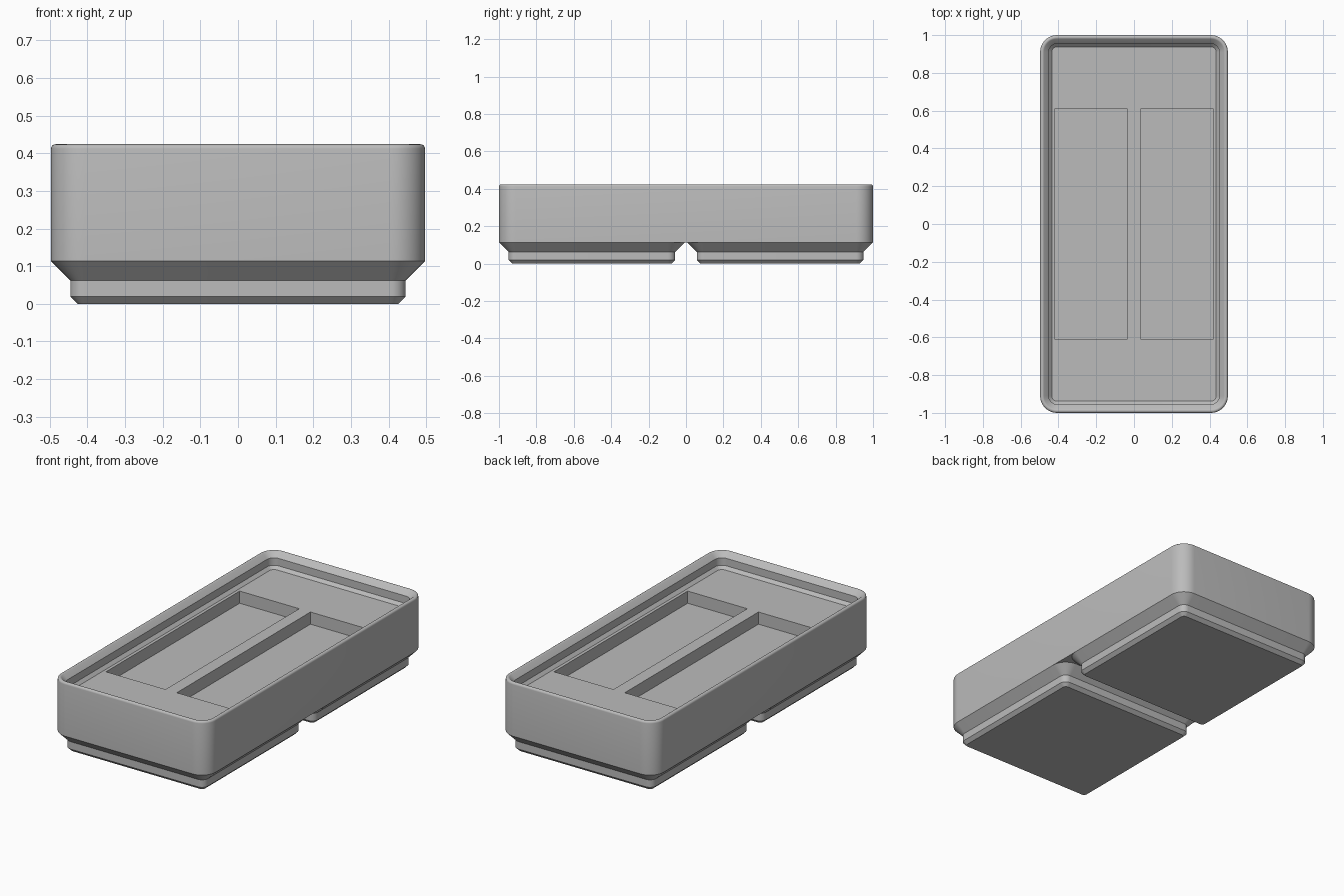
import bpy, bmesh
from math import sin, cos, pi, radians

if "Cube" in bpy.data.objects:
    bpy.data.objects.remove(bpy.data.objects["Cube"])

UNIT = 2 / 83.5          # profile steps are in millimetres
RADIUS = 3.75
SEGMENTS = 10

grey = bpy.data.materials.new("grey plastic")
grey.use_nodes = True
colour = (0.5, 0.5, 0.5, 1)
grey.diffuse_color = colour
grey.node_tree.nodes["Principled BSDF"].inputs["Base Color"].default_value = colour


def rounded_ring(bm, half_x, half_y, radius, z, y_offset):
    """Rounded rectangle of vertices, counter-clockwise."""
    verts = []
    corners = [(1, 1), (-1, 1), (-1, -1), (1, -1)]
    for quarter, (sx, sy) in enumerate(corners):
        for i in range(SEGMENTS + 1):
            a = (quarter + i / SEGMENTS) * pi / 2
            x = sx * (half_x - radius) + radius * cos(a)
            y = sy * (half_y - radius) + radius * sin(a) + y_offset
            verts.append(bm.verts.new((x * UNIT, y * UNIT, z * UNIT)))
    return verts


def loft(name, half_x, half_y, profile, y_offset=0, cap_end=True):
    """Stack rounded rings along a profile of (inset, height) steps."""
    bm = bmesh.new()
    rings = [rounded_ring(bm, half_x - d, half_y - d, RADIUS - d, z, y_offset)
             for d, z in profile]
    for low, high in zip(rings, rings[1:]):
        for i in range(len(low)):
            j = (i + 1) % len(low)
            bm.faces.new((low[i], low[j], high[j], high[i]))
    bm.faces.new(rings[0][::-1])
    if cap_end:
        bm.faces.new(rings[-1])
    mesh = bpy.data.meshes.new(name)
    bm.to_mesh(mesh)
    bm.free()
    obj = bpy.data.objects.new(name, mesh)
    bpy.context.collection.objects.link(obj)
    mesh.materials.append(grey)
    return obj


def select_only(obj):
    bpy.ops.object.select_all(action='DESELECT')
    obj.select_set(True)
    bpy.context.view_layer.objects.active = obj


# Body: outer wall, rounded rim, stepped stacking lip and floor
rim_radius, rim_z = 0.5, 17.2
rim = []
for step in range(7):
    a = radians(180 - step * 22.5)
    rim.append((rim_radius * (1 + cos(a)), rim_z + rim_radius * sin(a)))
body = loft("tray_body", 20.75, 41.75,
            [(0, 4.75)] + rim + [(1.9, 16.5), (1.9, 14.7), (2.6, 14)])

# Two long rectangular pockets cut in the floor
for side in (-1, 1):
    bpy.ops.mesh.primitive_cube_add(size=1, location=(side * 0.2265, 0, 0.335))
    cutter = bpy.context.object
    cutter.name = "pocket_cutter"
    cutter.hide_render = True
    cutter.scale = (0.381, 1.222, 0.14)
    cut = body.modifiers.new("pocket", 'BOOLEAN')
    cut.operation = 'DIFFERENCE'
    cut.solver = 'EXACT'
    cut.object = cutter
    select_only(body)
    bpy.ops.object.modifier_apply(modifier=cut.name)
    bpy.data.objects.remove(cutter)

# Two stepped feet under the body
foot_profile = [(2.95, 0), (2.15, 0.8), (2.15, 2.6), (0, 4.75)]
feet = [loft(name, 20.75, 20.75, foot_profile, y, cap_end=False)
        for name, y in (("front_foot", -21), ("back_foot", 21))]

for obj in [body] + feet:
    select_only(obj)
    bpy.ops.object.shade_smooth_by_angle(angle=radians(30))
